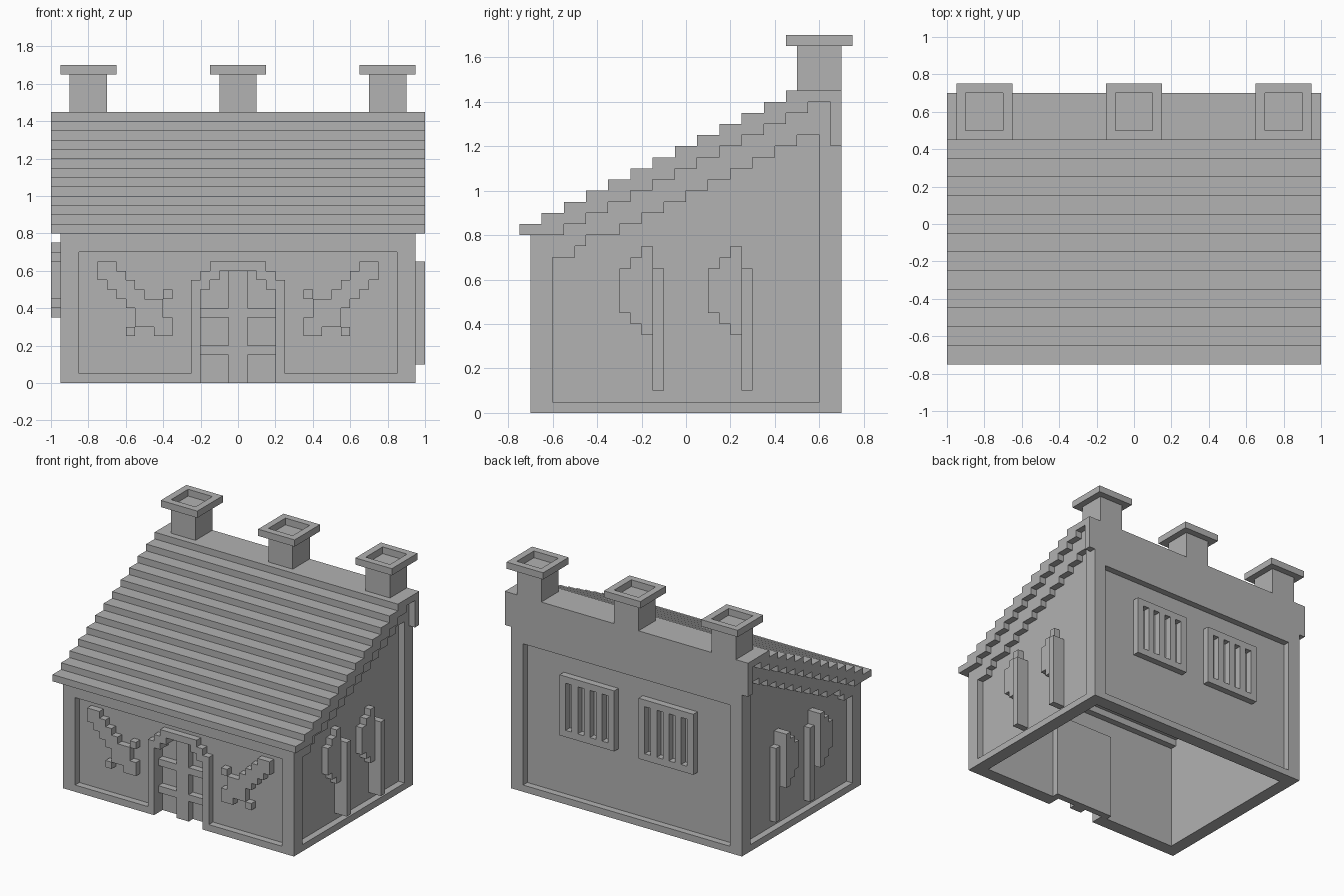
import bpy, bmesh

if "Cube" in bpy.data.objects:
    bpy.data.objects.remove(bpy.data.objects["Cube"])

stone = bpy.data.materials.new("grey stone")
stone.diffuse_color = (0.445, 0.445, 0.445, 1)
stone.use_nodes = True
stone.node_tree.nodes["Principled BSDF"].inputs["Base Color"].default_value = stone.diffuse_color


def finish(name, bm):
    bmesh.ops.recalc_face_normals(bm, faces=bm.faces)
    me = bpy.data.meshes.new(name)
    bm.to_mesh(me)
    bm.free()
    me.materials.append(stone)
    ob = bpy.data.objects.new(name, me)
    bpy.context.collection.objects.link(ob)
    return ob


def boxes(name, items):
    """Each item: x0, x1, y0, y1, z0, z1."""
    bm = bmesh.new()
    for b in items:
        vs = bmesh.ops.create_cube(bm, size=1)["verts"]
        for v in vs:
            for i in range(3):
                lo, hi = sorted(b[2 * i:2 * i + 2])
                v.co[i] = hi if v.co[i] > 0 else lo
    return finish(name, bm)


def prism(name, pts, axis, a, b):
    """Extrude a (u, z) outline from a to b along x or y."""
    bm = bmesh.new()
    put = (lambda u, z, d: (d, u, z)) if axis == "x" else (lambda u, z, d: (u, d, z))
    lo = [bm.verts.new(put(u, z, a)) for u, z in pts]
    hi = [bm.verts.new(put(u, z, b)) for u, z in pts]
    bm.faces.new(lo)
    bm.faces.new(hi[::-1])
    n = len(pts)
    for i in range(n):
        j = (i + 1) % n
        bm.faces.new((lo[i], hi[i], hi[j], lo[j]))
    return finish(name, bm)


def stairs(y, z, count):
    out = []
    for k in range(count):
        out += [(y + .1 * k, z + .05 * k), (y + .1 * k, z + .05 * k + .05)]
    return out


def both(half):
    """Mirror a left-hand outline to the right."""
    return half + [(-x, z) for x, z in half[::-1]]


# stepped roof with the back ridge strip
under = stairs(-.55, .8, 12)
prism("roof", stairs(-.75, .8, 13) + [(.7, 1.45), (.7, 1.2), (.65, 1.2), (.65, 1.4)]
      + under[::-1], "x", -1, 1)

# side walls and their stepped frames
wall_top = [(-.65, .8)] + under + [(.65, 1.4)]
panel_top = ([(-.6, .7), (-.5, .7), (-.5, .75), (-.45, .75), (-.45, .8)]
             + stairs(-.3, .8, 9) + [(.6, 1.25)])
for s, side in ((-1, "left"), (1, "right")):
    prism(side + "_wall", [(-.65, 0)] + wall_top + [(.65, 0)], "x", s * .85, s * .9)
    prism(side + "_frame", [(-.65, 0)] + wall_top + [(.65, 0), (.6, 0)]
          + panel_top[::-1] + [(-.6, 0)], "x", s * .9, s * .95)
    boxes(side + "_sill", [(s * .9, s * .95, -.6, .6, 0, .05)])

# front wall with arched door opening, frame and arch
door = [(-.2, 0), (-.2, .5), (-.15, .5), (-.15, .55), (-.1, .55), (-.1, .6)]
arch = [(-.25, 0), (-.25, .55), (-.2, .55), (-.2, .6), (-.15, .6), (-.15, .65)]
opening = both(door)
prism("front_wall", [(-.85, .8), (-.85, 0)] + opening + [(.85, 0), (.85, .8)],
      "y", -.65, -.6)
prism("door_arch", both(arch) + opening[::-1], "y", -.7, -.65)
boxes("front_frame", [(-.95, .95, -.7, -.65, .7, .8)]
      + [(s * .85, s * .95, -.7, -.65, 0, .7) for s in (-1, 1)]
      + [(s * .25, s * .85, -.7, -.65, 0, .05) for s in (-1, 1)])

# door panel with crossed planks
boxes("door_panel", [(-.25, .25, -.6, -.55, 0, .65)])
boxes("door_planks", [(-.05, .05, -.65, -.6, 0, .6)]
      + [(s * .05, s * .2, -.65, -.6, z, z + .05) for s in (-1, 1) for z in (.15, .35)])

# back wall and frame
boxes("back_wall", [(-.85, .85, .6, .65, 0, 1.4)])
boxes("back_frame", [(-.95, .95, .65, .7, 1.1, 1.2), (-.85, .85, .65, .7, 0, .05)]
      + [(s * .85, s * .95, .65, .7, 0, 1.1) for s in (-1, 1)])

# barred windows on the back
for s, side in ((-1, "left"), (1, "right")):
    bars = [(s * x, s * (x + .05), .65, .7, .55, .9) for x in (.1, .2, .3, .4, .5)]
    rails = [(s * .1, s * .55, .65, .7, z, z + .05) for z in (.5, .9)]
    boxes(side + "_window", bars + rails)

# sword reliefs beside the door: row height, first and last column
sword = [(.6, 0, 2), (.55, 0, 3), (.5, 1, 4), (.45, 2, 5), (.45, 7, 8), (.4, 3, 7),
         (.35, 4, 7), (.3, 4, 8), (.25, 3, 4), (.25, 6, 8)]
for s, side in ((-1, "left"), (1, "right")):
    boxes(side + "_sword", [(s * (.75 - .05 * a), s * (.75 - .05 * b), -.7, -.65, z, z + .05)
                            for z, a, b in sword])

# axe reliefs on the sides: left heads and right handles stand proud
for s, side in ((-1, "left"), (1, "right")):
    head_x, handle_x = (1, .95) if s < 0 else (.95, 1)
    for n, y in enumerate((-.3, .1)):
        boxes(f"{side}_axe_head_{n + 1}",
              [(s * .9, s * head_x, y, y + .05, .45, .65),
               (s * .9, s * head_x, y + .05, y + .1, .4, .7),
               (s * .9, s * head_x, y + .1, y + .15, .35, .75)])
        boxes(f"{side}_axe_handle_{n + 1}",
              [(s * .9, s * handle_x, y + .15, y + .2, .1, .65)])

# chimneys with hollow caps
for n, x in enumerate((-.8, 0, .8)):
    boxes(f"chimney_{n + 1}", [(x - .1, x + .1, .5, .7, 1.45, 1.65)])
    boxes(f"chimney_cap_{n + 1}",
          [(x - .15, x + .15, y, y + .05, 1.65, 1.7) for y in (.45, .7)]
          + [(x + d, x + d + .05, .5, .7, 1.65, 1.7) for d in (-.15, .1)])
